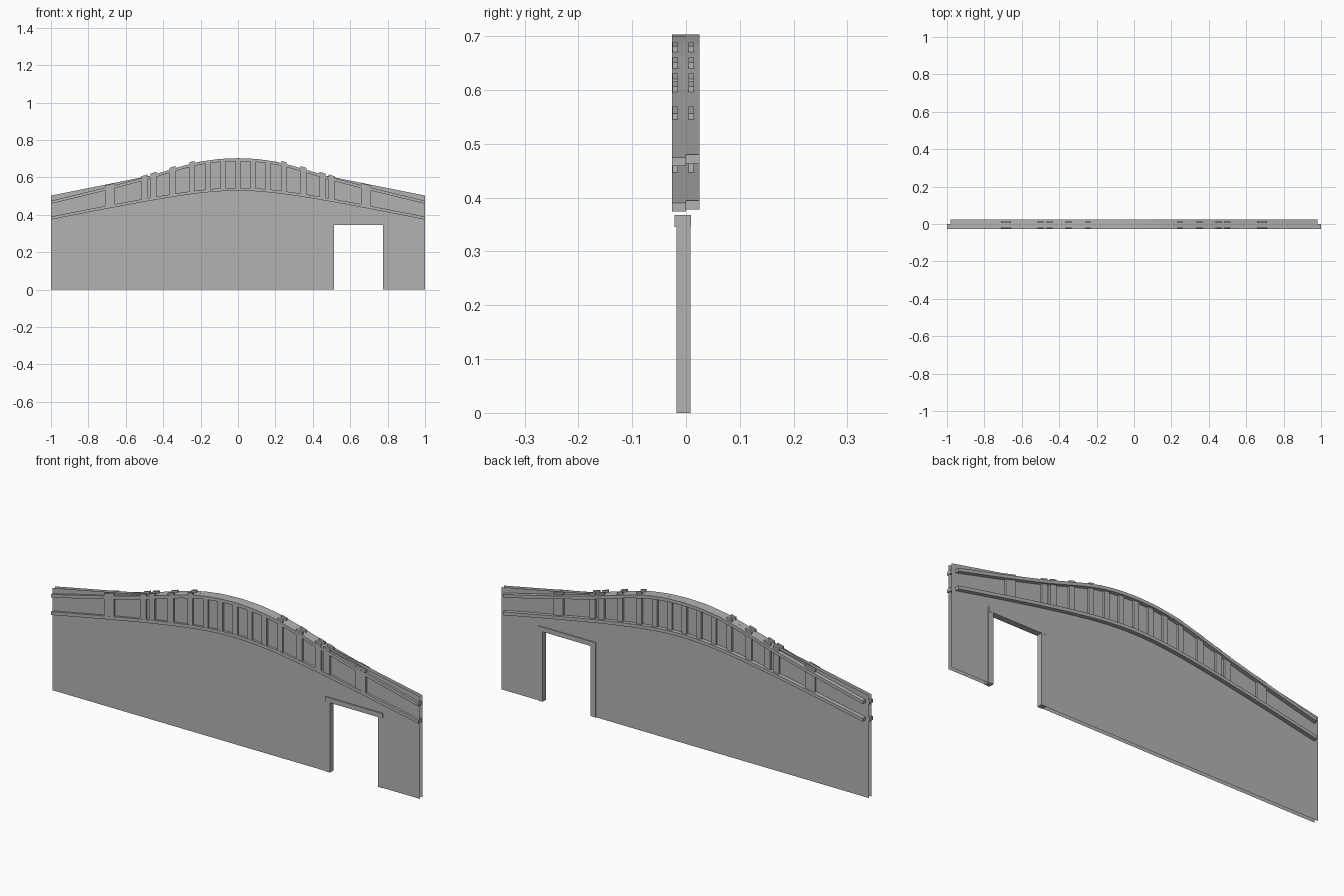
import bpy
import bmesh
from math import sqrt

cube = bpy.data.objects.get("Cube")
if cube:
    bpy.data.objects.remove(cube, do_unlink=True)

grey = bpy.data.materials.new("stone grey")
grey.use_nodes = True
grey.diffuse_color = (0.45, 0.45, 0.45, 1)
grey.node_tree.nodes["Principled BSDF"].inputs["Base Color"].default_value = (0.45, 0.45, 0.45, 1)

# Height curves along the wall, symmetric about the middle
UPPER = [(0, .703), (.1, .699), (.2, .685), (.3, .66), (.4, .63),
         (.5, .60), (.7, .548), (1, .475)]
RAIL = 0.016


def upper(x):
    x = min(abs(x), 1)
    for (xa, za), (xb, zb) in zip(UPPER, UPPER[1:]):
        if x <= xb:
            return za + (zb - za) * (x - xa) / (xb - xa)


def lower(x):
    return 0.545 - 0.208 * (sqrt(x * x + 0.09) - 0.3)


def wall_top(x):
    return max(upper(x) - 0.002, 0.503 + 0.2 * (1 - abs(x)) if abs(x) > 0.45 else 0)


def new_object(name, bm):
    bmesh.ops.recalc_face_normals(bm, faces=bm.faces)
    mesh = bpy.data.meshes.new(name)
    bm.to_mesh(mesh)
    bm.free()
    mesh.materials.append(grey)
    obj = bpy.data.objects.new(name, mesh)
    bpy.context.collection.objects.link(obj)
    return obj


def sweep(name, bottom, top, x0, x1, y0, y1, steps):
    """Solid bar between two height curves."""
    bm = bmesh.new()
    rings = []
    for i in range(steps + 1):
        x = x0 + (x1 - x0) * i / steps
        b, t = bottom(x), top(x)
        rings.append([bm.verts.new(p) for p in
                      ((x, y0, b), (x, y1, b), (x, y1, t), (x, y0, t))])
    for r, s in zip(rings, rings[1:]):
        for k in range(4):
            n = (k + 1) % 4
            bm.faces.new((r[k], r[n], s[n], s[k]))
    bm.faces.new(rings[0])
    bm.faces.new(rings[-1])
    return new_object(name, bm)


def box(name, x0, x1, y0, y1, z0, z1):
    return sweep(name, lambda x: z0, lambda x: z1, x0, x1, y0, y1, 1)


DOOR_L, DOOR_R, DOOR_TOP = 0.513, 0.775, 0.345
JAMB = 0.026


# Thin wall skins with a doorway
def skin(name, y):
    bm = bmesh.new()
    xs = sorted([i / 20 for i in range(-20, 21)] + [DOOR_L, DOOR_R])
    for xa, xb in zip(xs, xs[1:]):
        z = DOOR_TOP if DOOR_L <= (xa + xb) / 2 <= DOOR_R else 0
        corners = ((xa, z), (xb, z), (xb, wall_top(xb)), (xa, wall_top(xa)))
        face = [bm.verts.new((x, y, h)) for x, h in corners]
        bm.faces.new(face if y < 0 else face[::-1])
    bmesh.ops.remove_doubles(bm, verts=bm.verts, dist=1e-5)
    return new_object(name, bm)


skin("wall_front", -0.015)
skin("wall_back", 0.005)

# Curved rails, the back pair stopping a little short of the ends
for side, y0, y1, end in (("front", -0.026, 0, 1), ("back", 0, 0.025, 0.98)):
    sweep("lower_rail_" + side, lambda x: lower(x) - RAIL, lower,
          -end, end, y0, y1, 48)
    sweep("upper_rail_" + side, lambda x: upper(x) - RAIL, upper,
          -end, end, y0, y1, 48)

# Posts between the rails, mirrored; the outer ones rise past the upper rail
POSTS = [(0, .027), (.08, .027), (.16, .027), (.245, .027), (.35, .032),
         (.452, .032), (.5, .032), (.685, .053)]
for i, (px, width) in enumerate(POSTS):
    rise = 0.011 if px > 0.2 else -0.002
    for sign in ((1,) if px == 0 else (1, -1)):
        for side, y0, y1 in (("front", -0.025, -0.015), ("back", 0.005, 0.015)):
            label = "left" if sign > 0 else "right"
            sweep(f"post_{side}_{label}_{i}", lambda x: lower(x) - 0.005,
                  lambda x: upper(x) + rise,
                  sign * px - width / 2, sign * px + width / 2, y0, y1, 2)

# Door frame
box("door_jamb_inner", DOOR_L - JAMB, DOOR_L, -0.018, 0.008, 0, DOOR_TOP)
box("door_jamb_outer", DOOR_R, DOOR_R + JAMB, -0.018, 0.008, 0, DOOR_TOP)
box("door_lintel", DOOR_L - JAMB, DOOR_R + JAMB, -0.021, 0.009, DOOR_TOP, 0.368)
